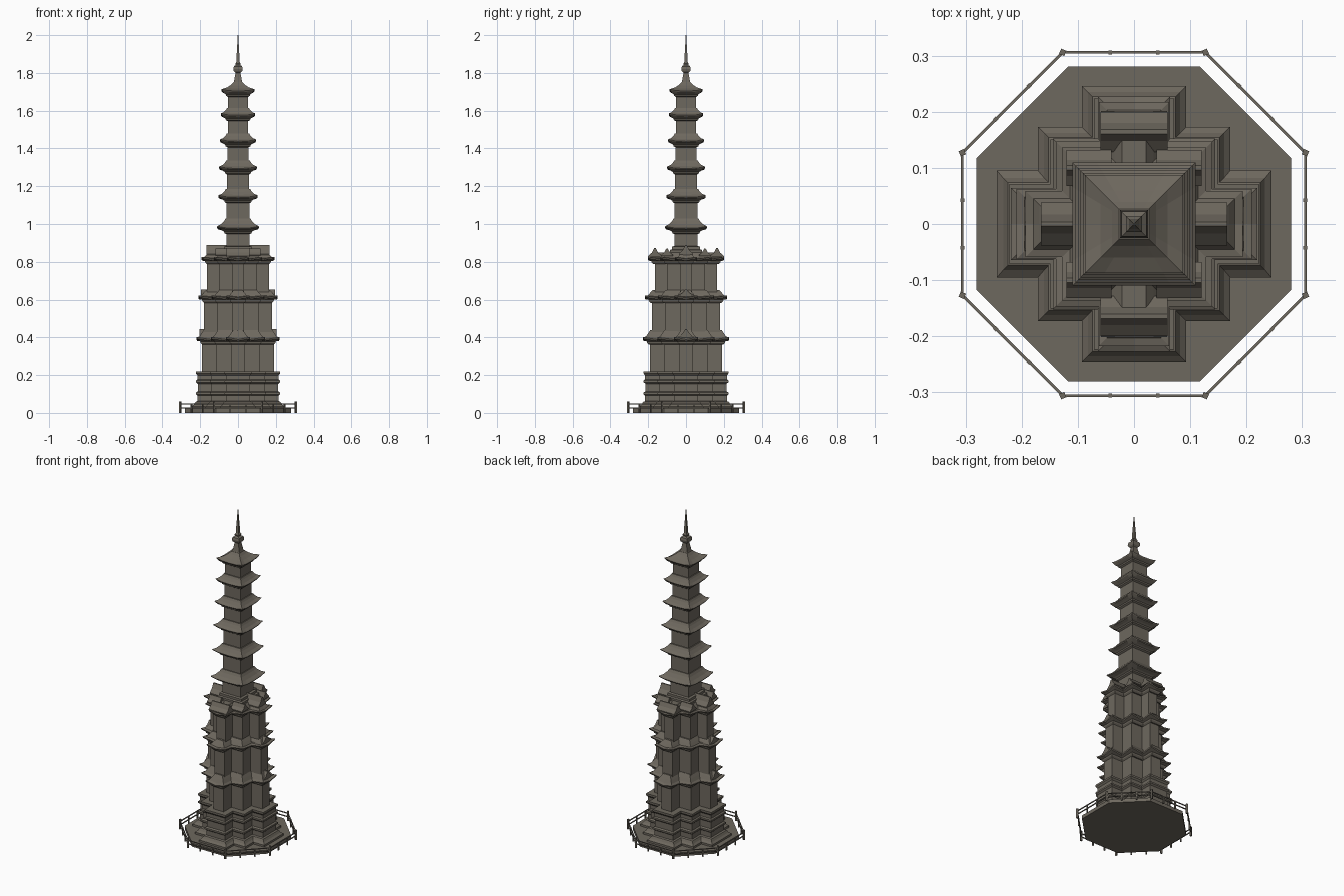
import bpy, bmesh, math
from mathutils import Vector

if "Cube" in bpy.data.objects:
    bpy.data.objects.remove(bpy.data.objects["Cube"])


def material(name, rgb):
    m = bpy.data.materials.new(name)
    m.diffuse_color = (*rgb, 1)
    m.use_nodes = True
    m.node_tree.nodes["Principled BSDF"].inputs["Base Color"].default_value = m.diffuse_color
    return m


STONE = material("weathered stone", (0.155, 0.138, 0.112))


def finish(bm, name):
    bmesh.ops.recalc_face_normals(bm, faces=bm.faces)
    me = bpy.data.meshes.new(name)
    bm.to_mesh(me)
    bm.free()
    me.materials.append(STONE)
    ob = bpy.data.objects.new(name, me)
    bpy.context.collection.objects.link(ob)
    return ob


def loft(name, rings):
    bm = bmesh.new()
    vs = [[bm.verts.new(p) for p in r] for r in rings]
    n = len(vs[0])
    for lo, hi in zip(vs, vs[1:]):
        for i in range(n):
            j = (i + 1) % n
            bm.faces.new((lo[i], lo[j], hi[j], hi[i]))
    bm.faces.new(vs[0][::-1])
    bm.faces.new(vs[-1])
    return finish(bm, name)


def cross_ring(plan, d, z, lift=0.0, dy=0.008):
    # stepped cross outline, outer corners can be lifted
    a, b, c = (v + d for v in plan)
    q = [(c, 0, 0), (c, a, 1), (b, a, 0), (b, b, 1), (a, b, 0), (a, c, 1), (0, c, 0)]
    pts = q[:-1]
    pts = pts + [(-y, x, l) for x, y, l in pts]
    pts = pts + [(-x, -y, l) for x, y, l in pts]
    return [(x, y + math.copysign(dy, y) * (abs(y) > 0.09), z + l * lift) for x, y, l in pts]


def square_ring(h, z, lift=0.0):
    side = [-1, -0.6, 0, 0.6]
    out = []
    for k in range(4):
        for t in side:
            x, y = h, h * t
            for _ in range(k):
                x, y = -y, x
            out.append((x, y, z + lift * abs(t) ** 3))
    return out


def box(bm, p, size, ang=0):
    r = bmesh.ops.create_cube(bm, size=1)["verts"]
    c, s = math.cos(ang), math.sin(ang)
    for v in r:
        x, y, z = (v.co[i] * size[i] for i in range(3))
        v.co = Vector((x * c - y * s + p[0], x * s + y * c + p[1], z + p[2]))


def gable(name, x0, x1, y, hw, z0, z1):
    # concave little roof with its ridge along x
    prof = [(-hw, z0), (-hw, z0 + .006), (-hw * .45, z0 + (z1 - z0) * .5), (-.004, z1),
            (.004, z1), (hw * .45, z0 + (z1 - z0) * .5), (hw, z0 + .006), (hw, z0)]
    loft(name, [[(x, y + p, z) for p, z in prof] for x in (x0, x1)])


# octagonal ground slab
def octagon(r, c):
    q = [(r, -c), (r, c), (c, r), (-c, r), (-r, c), (-r, -c), (-c, -r), (c, -r)]
    return q


loft("ground_slab", [[(x, y, z) for x, y in octagon(.281, .117)] for z in (0.0, 0.022)])

# railing: corner posts, small posts and two rails per side
bm = bmesh.new()
corners = octagon(.306, .127)
for i, p in enumerate(corners):
    q = corners[(i + 1) % 8]
    a, b = Vector(p), Vector(q)
    ang = math.atan2(b.y - a.y, b.x - a.x)
    box(bm, (a.x, a.y, .03), (.010, .010, .06), ang + math.pi / 8)
    for t in (1 / 3, 2 / 3):
        m = a.lerp(b, t)
        box(bm, (m.x, m.y, .024), (.007, .007, .048), ang)
    m = (a + b) / 2
    for z in (.025, .046):
        box(bm, (m.x, m.y, z), ((b - a).length, .005, .005), ang)
finish(bm, "railing")

# moulded base in stepped cross plan
base = (.064, .142, .215)
prof = [(.029, .02), (.029, .034), (.018, .044), (.010, .058), (0, .062), (0, .092), (.007, .098),
        (.007, .108), (-.002, .114), (-.002, .154), (.007, .162), (.007, .172), (-.001, .177),
        (-.001, .198), (.007, .208), (.007, .22)]
loft("base", [cross_ring(base, d, z, 0, .002) for d, z in prof])

# three cross-shaped storeys with flared roofs
storeys = [((.035, .115, .190), .22, .375, .44, .027),
           ((.033, .110, .180), .42, .595, .65, .027),
           ((.031, .100, .165), .63, .800, .85, .026)]
for n, (plan, z0, z1, z2, e) in enumerate(storeys, 1):
    loft(f"storey_{n}_walls", [cross_ring(plan, 0, z, 0, 0) for z in (z0, z1 + .01)])
    h = z2 - z1
    prof = [(0, z1 - .012, 0), (.008, z1 - .004, 0), (.010, z1 + .004, 0), (e, z1 + .006, .012),
            (e + .002, z1 + .014, .012), (e * .55, z1 + .35 * h, .006), (.004, z1 + .65 * h, .002),
            (-.010, z2, 0)]
    loft(f"storey_{n}_roof", [cross_ring(plan, d, z, l) for d, z, l in prof])
    # ridged gables facing left and right
    if n < 3:
        for s in (-1, 1):
            gable(f"storey_{n}_side_gable", s * .1, s * (plan[2] + .015), 0, .045,
                  z1 + .02, z2 + .003)

# ridged roofs crowning the third storey
for s in (-1, 1):
    gable("side_arm_roof", s * .06, s * .166, 0, .038, .835, .89)
    gable("front_back_arm_roof", -.06, .06, s * .164, .036, .825, .872)
    for t in (-1, 1):
        gable("corner_roof", t * .04, t * .12, s * .10, .032, .83, .87)

# square plinth under the tower
loft("tower_plinth", [square_ring(h, z) for h, z in
                      [(.085, .83), (.085, .862), (.075, .866), (.075, .88), (.06, .884)]])

# six square storeys: (wall half width, bottom, eave z, eave half width, roof top)
tiers = [(.062, .87, .972, .110, 1.028), (.061, 1.02, 1.136, .104, 1.184),
         (.058, 1.175, 1.288, .100, 1.336), (.056, 1.33, 1.432, .095, 1.478),
         (.054, 1.47, 1.570, .091, 1.614), (.052, 1.605, 1.698, .087, 1.748)]
for n, (w, z0, ze, e, zt) in enumerate(tiers, 1):
    loft(f"tower_{n}_walls", [square_ring(w, z0), square_ring(w, ze - .015)])
    tip = .027 if n == 6 else w + .004
    h = zt - ze
    prof = [(w, ze - .026, 0), (w + .010, ze - .020, 0), (w + .012, ze - .012, 0),
            (w + .022, ze - .006, 0), (e - .003, ze, .010), (e, ze + .006, .010),
            (tip + (e - tip) * .55, ze + h * .38, .005), (tip + (e - tip) * .2, ze + h * .72, .001),
            (tip, zt, 0)]
    loft(f"tower_{n}_roof", [square_ring(a, z, l) for a, z, l in prof])

# finial with bulb and spire
prof = [(.026, 1.745), (.022, 1.752), (.013, 1.80), (.022, 1.808), (.025, 1.82), (.022, 1.834),
        (.012, 1.842), (.014, 1.85), (.009, 1.858), (.007, 1.90), (.004, 1.95), (.0015, 2.0)]
loft("finial", [square_ring(h, z) for h, z in prof])
